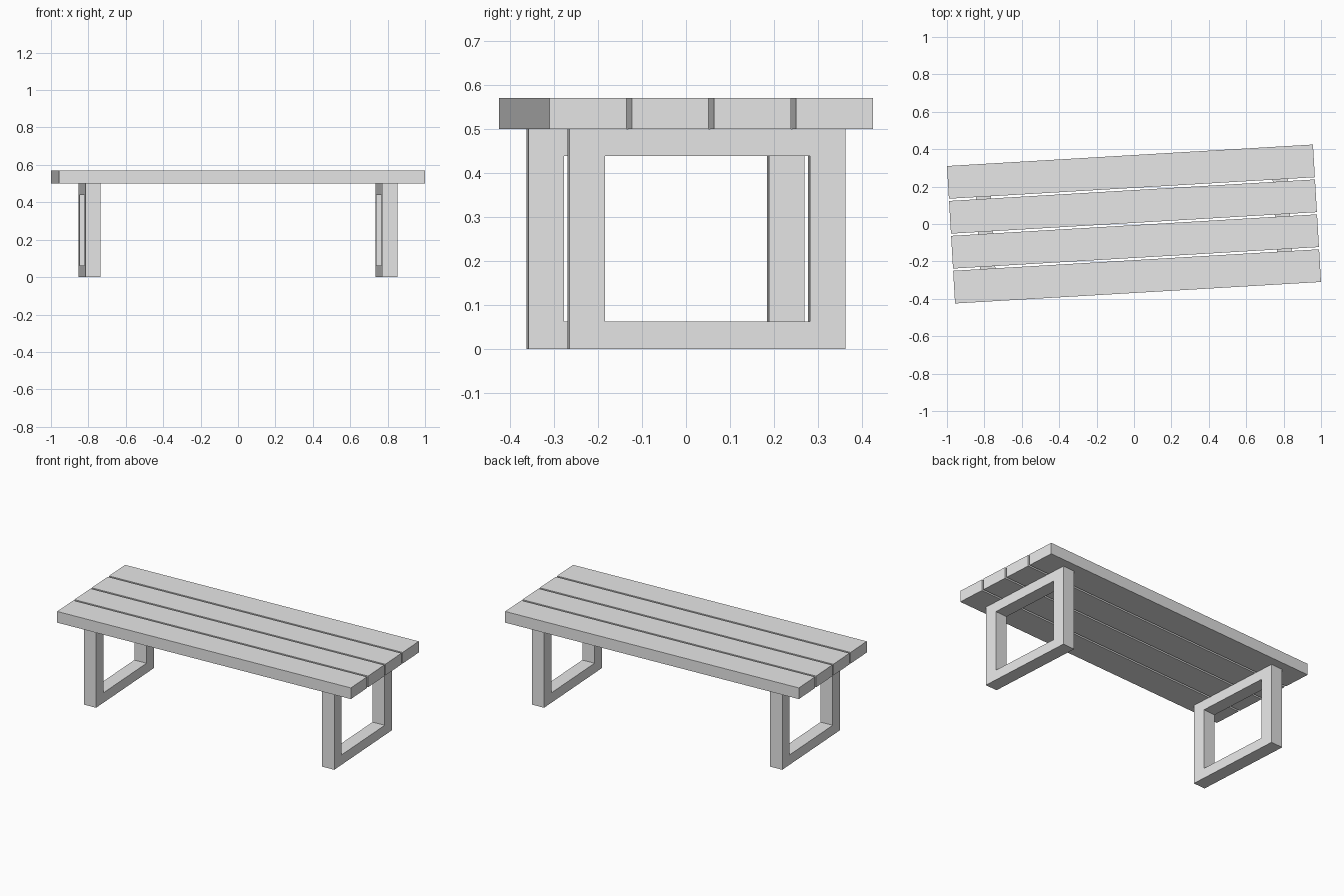
import bpy, bmesh, math
from mathutils import Matrix, Vector

cube = bpy.data.objects.get("Cube")
if cube:
    bpy.data.objects.remove(cube, do_unlink=True)

grey = bpy.data.materials.new("light grey")
grey.use_nodes = True
grey.diffuse_color = (0.8, 0.8, 0.8, 1)
grey.node_tree.nodes["Principled BSDF"].inputs["Base Color"].default_value = (0.8, 0.8, 0.8, 1)

TURN = Matrix.Rotation(math.radians(3.36), 4, "Z")  # whole bench sits slightly turned
SEAT_Z, TOP_Z = 0.5, 0.57
PLANK_LEN, PLANK_W, GAP = 1.96, 0.175, 0.012
FRAME_X, FRAME_W, FRAME_T, POST = 0.795, 0.628, 0.082, 0.081
RAIL = 0.062


def finish(name, bm):
    bmesh.ops.recalc_face_normals(bm, faces=bm.faces)
    mesh = bpy.data.meshes.new(name)
    bm.to_mesh(mesh)
    bm.free()
    mesh.materials.append(grey)
    obj = bpy.data.objects.new(name, mesh)
    obj.matrix_world = TURN
    bpy.context.collection.objects.link(obj)


def plank(name, y):
    bm = bmesh.new()
    size = Matrix.Diagonal((PLANK_LEN, PLANK_W, TOP_Z - SEAT_Z, 1))
    place = Matrix.Translation((0, y, (SEAT_Z + TOP_Z) / 2))
    bmesh.ops.create_cube(bm, size=1, matrix=place @ size)
    finish(name, bm)


def leg_frame(name, x):
    # Flat rectangular ring, extruded to the frame's depth
    bm = bmesh.new()

    def loop(half, low, high):
        corners = ((-half, low), (half, low), (half, high), (-half, high))
        return [bm.verts.new((x - FRAME_T / 2, y, z)) for y, z in corners]

    outer = loop(FRAME_W / 2, 0, SEAT_Z)
    inner = loop(FRAME_W / 2 - POST, RAIL, SEAT_Z - RAIL)
    ring = []
    for i in range(4):
        j = (i + 1) % 4
        ring.append(bm.faces.new((outer[i], outer[j], inner[j], inner[i])))
    result = bmesh.ops.extrude_face_region(bm, geom=ring, use_keep_orig=True)
    moved = [g for g in result["geom"] if isinstance(g, bmesh.types.BMVert)]
    bmesh.ops.translate(bm, verts=moved, vec=Vector((FRAME_T, 0, 0)))
    finish(name, bm)


# Seat planks, front to back
for i in range(4):
    plank(f"seat_plank_{i + 1}", (i - 1.5) * (PLANK_W + GAP))

# Leg frames at both ends
leg_frame("left_leg_frame", FRAME_X)
leg_frame("right_leg_frame", -FRAME_X)
